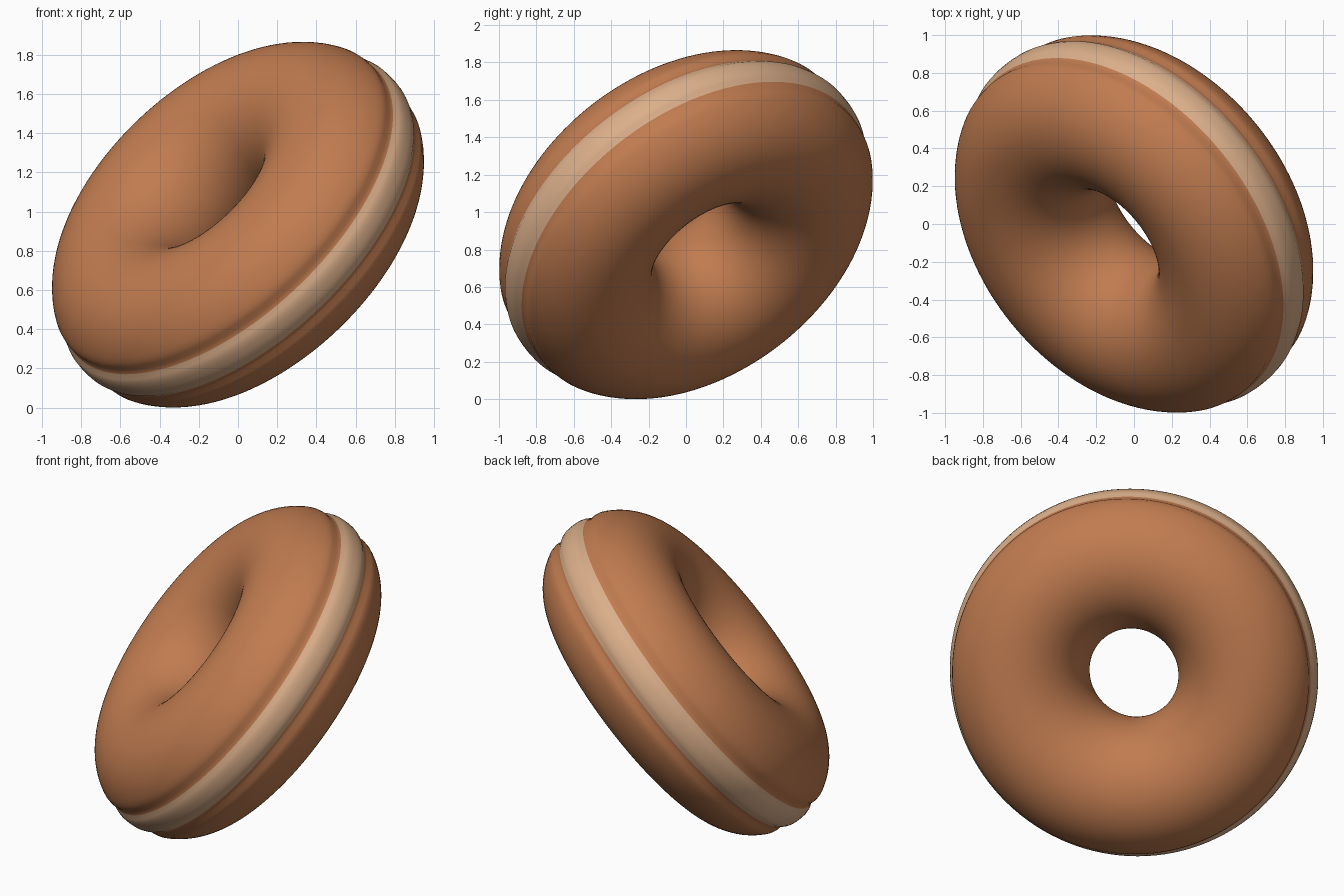
import bpy, bmesh, math
from mathutils import Vector

if "Cube" in bpy.data.objects:
    bpy.data.objects.remove(bpy.data.objects["Cube"])

R, r = 0.676, 0.409            # ring radius and tube radius
SEG, SIDES = 128, 96
BAND = math.radians(15)        # half width of the pale band around the rim
AXIS = Vector((0.60, 0.488, -0.63)).normalized()


def material(name, rgb):
    m = bpy.data.materials.new(name)
    m.diffuse_color = (*rgb, 1)
    m.use_nodes = True
    m.node_tree.nodes["Principled BSDF"].inputs["Base Color"].default_value = m.diffuse_color
    return m


# Tube profile: round, with a soft crease on each side of the band
profile = []
for j in range(SIDES):
    a = -math.pi + 2 * math.pi * (j + 0.5) / SIDES
    crease = 0.02 * math.exp(-((abs(a) - BAND) / math.radians(5)) ** 2)
    profile.append((a, r - crease))

# Ring dough, swept around the axis
bm = bmesh.new()
rows = []
for i in range(SEG):
    t = 2 * math.pi * i / SEG
    row = []
    for a, q in profile:
        d = R + q * math.cos(a)
        row.append(bm.verts.new((d * math.cos(t), d * math.sin(t), q * math.sin(a))))
    rows.append(row)
for i in range(SEG):
    n = (i + 1) % SEG
    for j in range(SIDES):
        k = (j + 1) % SIDES
        f = bm.faces.new((rows[i][j], rows[n][j], rows[n][k], rows[i][k]))
        f.smooth = True
        mid = -math.pi + 2 * math.pi * (j + 1) / SIDES
        f.material_index = 1 if abs(mid) < BAND else 0   # pale rim band
bmesh.ops.recalc_face_normals(bm, faces=bm.faces)

mesh = bpy.data.meshes.new("doughnut")
bm.to_mesh(mesh)
bm.free()
mesh.materials.append(material("fried brown", (0.53, 0.20, 0.08)))
mesh.materials.append(material("pale dough", (0.71, 0.43, 0.255)))

# Tilt and rest on the ground
mesh.transform(Vector((0, 0, 1)).rotation_difference(AXIS).to_matrix().to_4x4())
ob = bpy.data.objects.new("doughnut", mesh)
bpy.context.collection.objects.link(ob)
ob.location.z = -min(v.co.z for v in mesh.vertices)
